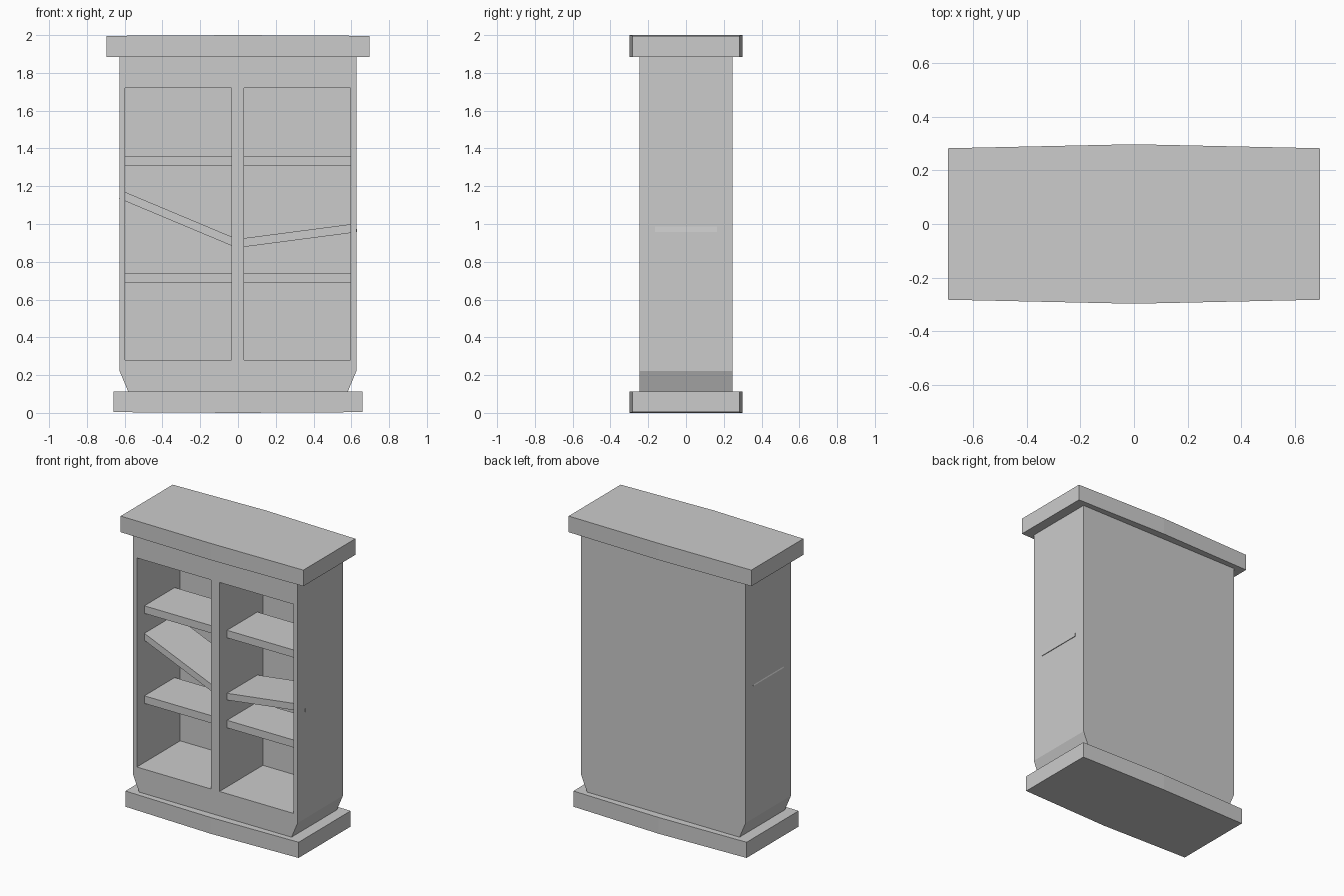
import bpy
import bmesh
import math

if "Cube" in bpy.data.objects:
    bpy.data.objects.remove(bpy.data.objects["Cube"])


def prism(name, profile, depth_at=lambda x: 0.165, centre_y=0.0):
    """Extrude an x-z profile along y; depth_at gives the half depth at each x."""
    bm = bmesh.new()
    front = [bm.verts.new((x, centre_y - depth_at(x), z)) for x, z in profile]
    back = [bm.verts.new((x, centre_y + depth_at(x), z)) for x, z in profile]
    n = len(profile)
    bm.faces.new(front)
    bm.faces.new(back[::-1])
    for i in range(n):
        j = (i + 1) % n
        bm.faces.new((front[j], front[i], back[i], back[j]))
    # split bowed front and back into flat halves at the centre line
    mid = [i for i, p in enumerate(profile) if p[0] == 0]
    if len(mid) == 2:
        for loop in (front, back):
            bmesh.utils.face_split(
                next(f for f in bm.faces if all(v in f.verts for v in loop)),
                loop[mid[0]], loop[mid[1]])
    bmesh.ops.recalc_face_normals(bm, faces=bm.faces)
    mesh = bpy.data.meshes.new(name)
    bm.to_mesh(mesh)
    bm.free()
    obj = bpy.data.objects.new(name, mesh)
    bpy.context.collection.objects.link(obj)
    return obj


def rect(x0, x1, z0, z1):
    return [(x0, z0), (x1, z0), (x1, z1), (x0, z1)]


def sloped(x0, z0, x1, z1, t):
    """Tilted board profile, given its lower edge and thickness."""
    a = math.atan2(z1 - z0, x1 - x0)
    dx, dz = -math.sin(a) * t, math.cos(a) * t
    return [(x0, z0), (x1, z1), (x1 + dx, z1 + dz), (x0 + dx, z0 + dz)]


def bowed(x):
    return 0.298 if x == 0 else 0.283


# Cabinet body with tapered foot
body = prism("cabinet_body",
             [(-0.578, 0.105), (0.578, 0.105), (0.627, 0.222),
              (0.627, 1.89), (-0.627, 1.89), (-0.627, 0.222)],
             lambda x: 0.247)

# Two open bays cut from the front
for side, x0, x1 in (("left", -0.598, -0.034), ("right", 0.032, 0.596)):
    cutter = prism(side + "_bay_cutter", rect(x0, x1, 0.28, 1.72),
                   lambda x: 0.26, -0.035)
    cutter.hide_render = True
    mod = body.modifiers.new(side + "_bay", 'BOOLEAN')
    mod.operation = 'DIFFERENCE'
    mod.solver = 'EXACT'
    mod.object = cutter
    bpy.context.view_layer.objects.active = body
    bpy.ops.object.modifier_apply(modifier=mod.name)
    bpy.data.objects.remove(cutter)

# Top and base slabs, slightly bowed towards the middle
prism("top_slab", [(-0.696, 1.885), (0, 1.885), (0.696, 1.885),
                   (0.696, 1.996), (0, 2.0), (-0.696, 1.996)], bowed)
prism("base_slab", [(-0.66, 0.004), (0, 0.0), (0.66, 0.004),
                    (0.66, 0.112), (0, 0.112), (-0.66, 0.112)], bowed)

# Level shelves running through both bays
for name, z in (("lower_shelf", 0.687), ("upper_shelf", 1.307)):
    prism(name, rect(-0.615, 0.615, z, z + 0.052))

# Fallen shelves, whose outer corners just break through the sides
prism("left_tilted_shelf", sloped(-0.630, 1.135, -0.015, 0.877, 0.044))
prism("right_tilted_shelf", sloped(0.012, 0.876, 0.631, 0.957, 0.046))
